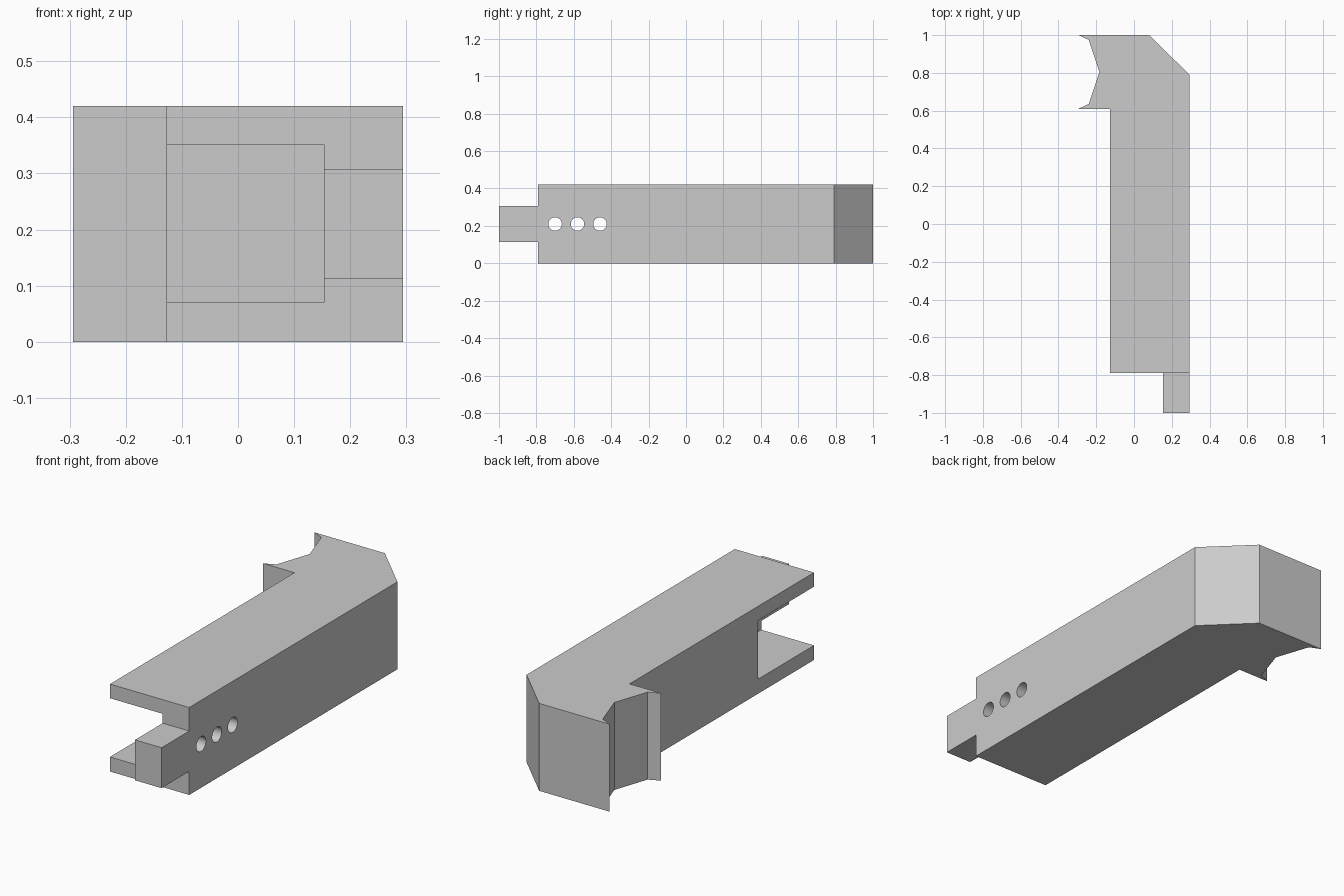
import bpy, bmesh
from mathutils import Matrix

cube = bpy.data.objects.get("Cube")
if cube:
    bpy.data.objects.remove(cube, do_unlink=True)

HEIGHT = 0.42
SIDE = 0.294           # outer side
INNER = -0.127         # inner side of the beam
WALL = 0.153           # inner face of the tongue wall
FRONT = -0.79          # front of the beam

grey = bpy.data.materials.new("light_grey")
grey.use_nodes = True
grey.diffuse_color = (0.6, 0.6, 0.6, 1)
grey.node_tree.nodes["Principled BSDF"].inputs["Base Color"].default_value = (0.6, 0.6, 0.6, 1)


def add_object(name, bm):
    bmesh.ops.recalc_face_normals(bm, faces=bm.faces)
    mesh = bpy.data.meshes.new(name)
    bm.to_mesh(mesh)
    bm.free()
    mesh.materials.append(grey)
    obj = bpy.data.objects.new(name, mesh)
    bpy.context.collection.objects.link(obj)
    return obj


def add_box(name, low, high):
    bm = bmesh.new()
    bmesh.ops.create_cube(bm, size=1)
    for v in bm.verts:
        v.co = [a if c < 0 else b for c, a, b in zip(v.co, low, high)]
    return add_object(name, bm)


def add_hole(name, y):
    bm = bmesh.new()
    bmesh.ops.create_cone(bm, cap_ends=True, segments=32, radius1=0.036, radius2=0.036,
                          depth=0.4, matrix=Matrix.Translation((0.25, y, HEIGHT / 2))
                          @ Matrix.Rotation(1.5707963, 4, 'Y'))
    for f in bm.faces:
        f.smooth = len(f.verts) == 4
    return add_object(name, bm)


# Beam, tongue and hooked head share one extruded plan outline
outline = [(-SIDE, 1), (-0.24, 0.975), (-0.183, 0.805), (-0.24, 0.635), (-SIDE, 0.61),
           (INNER, 0.61), (INNER, FRONT), (WALL, FRONT), (WALL, -1),
           (SIDE, -1), (SIDE, 0.79), (0.08, 1)]
bm = bmesh.new()
base = bm.faces.new([bm.verts.new((x, y, 0)) for x, y in outline])
top = bmesh.ops.extrude_face_region(bm, geom=[base])["geom"]
bmesh.ops.translate(bm, vec=(0, 0, HEIGHT),
                    verts=[g for g in top if isinstance(g, bmesh.types.BMVert)])
arm = add_object("hooked_arm", bm)

# Side pocket, space above and below the tongue, and the pin holes
cutters = [
    add_box("pocket_cutter", (-0.2, -0.9, 0.07), (WALL, -0.364, 0.352)),
    add_box("tongue_top_cutter", (0.1, -1.1, 0.307), (0.4, FRONT, 0.5)),
    add_box("tongue_bottom_cutter", (0.1, -1.1, -0.1), (0.4, FRONT, 0.113)),
]
cutters += [add_hole(f"pin_hole_cutter_{i}", -0.7 + 0.12 * i) for i in range(3)]
for cutter in cutters:
    cutter.hide_render = True
    mod = arm.modifiers.new(cutter.name, 'BOOLEAN')
    mod.operation = 'DIFFERENCE'
    mod.solver = 'EXACT'
    mod.object = cutter

# Bake the cuts and drop the cutters
graph = bpy.context.evaluated_depsgraph_get()
baked = bpy.data.meshes.new_from_object(arm.evaluated_get(graph))
arm.modifiers.clear()
arm.data = baked
for cutter in cutters:
    bpy.data.objects.remove(cutter, do_unlink=True)

bpy.ops.object.select_all(action='DESELECT')
arm.select_set(True)
bpy.context.view_layer.objects.active = arm
bpy.ops.object.shade_smooth_by_angle(angle=0.5)
